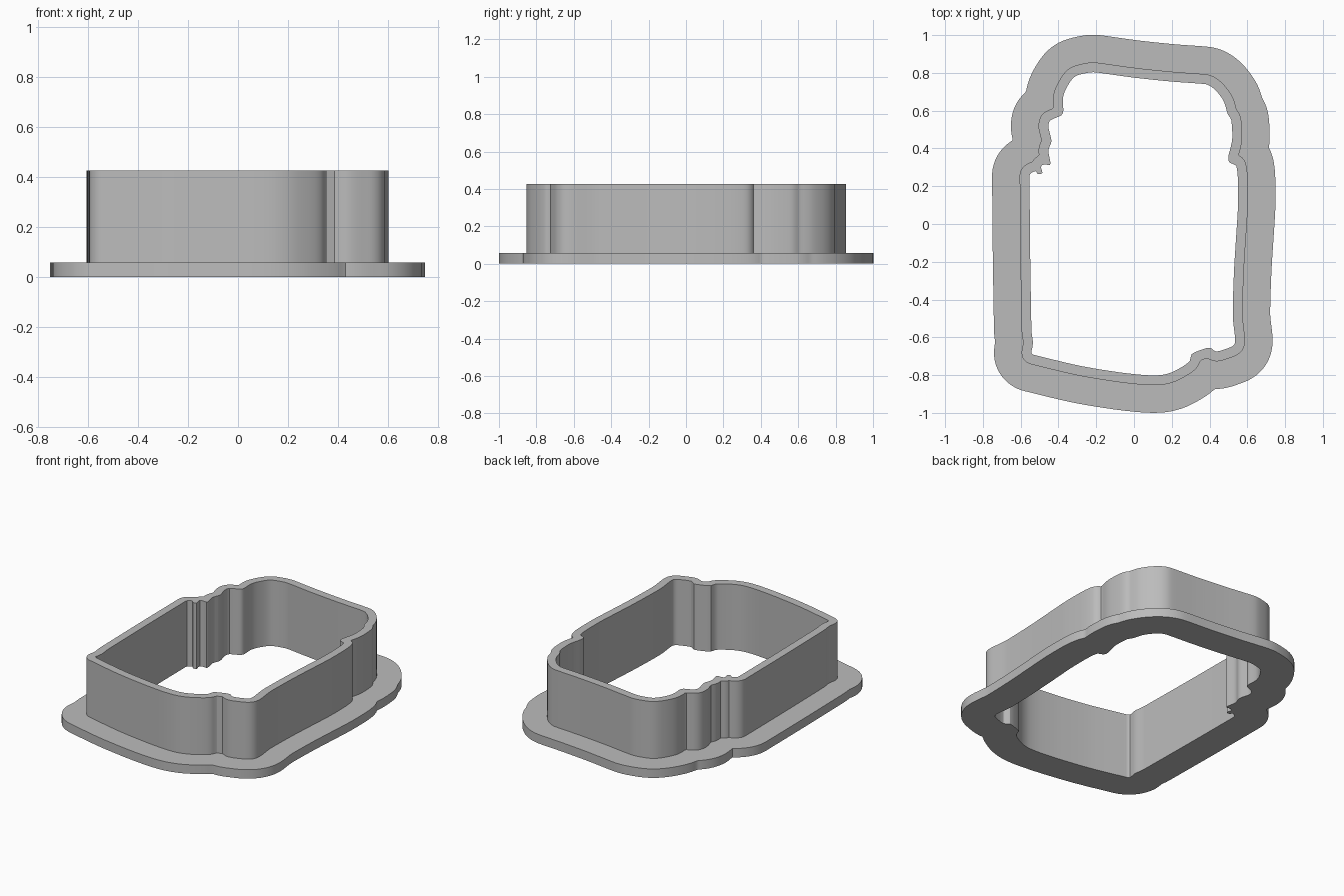
import bpy, bmesh, math
from mathutils import Vector
from mathutils.geometry import interpolate_bezier

default_cube = bpy.data.objects.get("Cube")
if default_cube:
    bpy.data.objects.remove(default_cube, do_unlink=True)

BASE_HEIGHT = 0.058
TOP_HEIGHT = 0.427
WALL_THICKNESS = 0.052
BASE_OFFSET = 0.198

# Inner cutting outline in hundredths, clockwise from the back edge
OUTLINE = [
    (-23, 80.3), (-18, 80), (0, 77.5), (19, 75.5), (38, 74), (43, 71), (47.5, 65),
    (49.5, 58.5), (51.5, 55), (52, 45), (50, 36), (50.5, 32.5), (54, 31),
    (55, 24), (55, 8), (53, -24), (52.3, -48), (53.5, -60), (53, -64),
    (49, -66), (43.5, -67.5), (40, -65.5), (34.5, -67), (30.5, -69),
    (29.5, -72.5), (26, -75.3), (20, -78.5), (14, -80), (6, -80),
    (-8, -78.5), (-29, -75), (-52, -69.5), (-54.3, -68.4), (-53.5, -63),
    (-54.3, -56), (-55, -13), (-55.3, 24), (-55, 26.5), (-52.2, 28),
    (-51, 26.5), (-48.5, 27), (-49, 31), (-44.5, 31.3), (-44.3, 33),
    (-45.3, 39), (-43.7, 44), (-45.3, 51), (-44.5, 54.7), (-38.5, 57.5),
    (-37.4, 60), (-37.4, 68), (-34, 75), (-30.5, 78.5),
]


def smooth_outline(step):
    """Closed smooth curve through the outline, sampled about every step."""
    pts = [Vector(p) / 100 for p in OUTLINE]
    count = len(pts)
    handles = []
    for i, p in enumerate(pts):
        before, after = pts[i - 1], pts[(i + 1) % count]
        reach = min((p - before).length, (after - p).length) / 3
        handles.append((after - before).normalized() * reach)
    samples = []
    for i, a in enumerate(pts):
        j = (i + 1) % count
        b = pts[j]
        n = max(3, math.ceil((b - a).length / step) + 1)
        curve = interpolate_bezier(a, a + handles[i], b - handles[j], b, n)
        samples += [Vector(p[:2]) for p in curve[:-1]]
    return samples


def rounded_offset(samples, radius, count=480):
    """Outer envelope of discs of one radius centred on the samples."""
    result = []
    for k in range(count):
        angle = -math.tau * k / count
        dx, dy = math.cos(angle), math.sin(angle)
        reach = 0
        for x, y in samples:
            across = x * dy - y * dx
            if abs(across) < radius:
                along = x * dx + y * dy
                reach = max(reach, along + math.sqrt(radius ** 2 - across ** 2))
        result.append(Vector((dx * reach, dy * reach)))
    return result


bm = bmesh.new()


def add_loop(points, z):
    verts = [bm.verts.new((p.x, p.y, z)) for p in points]
    edges = [bm.edges.new((verts[i - 1], v)) for i, v in enumerate(verts)]
    return verts, edges


def add_side(points, low, high):
    """Vertical band between two heights; returns its two edge loops."""
    lower, low_edges = add_loop(points, low)
    upper, high_edges = add_loop(points, high)
    for i in range(len(points)):
        bm.faces.new((lower[i - 1], lower[i], upper[i], upper[i - 1]))
    return low_edges, high_edges


def add_ring(edges):
    bmesh.ops.triangle_fill(bm, use_beauty=True, edges=edges)


dense = smooth_outline(0.004)
inner = smooth_outline(0.02)

# Vertical surfaces: inside of wall, outside of wall, rim of base
inner_low, inner_high = add_side(inner, 0, TOP_HEIGHT)
wall_low, wall_high = add_side(rounded_offset(dense, WALL_THICKNESS), BASE_HEIGHT, TOP_HEIGHT)
rim_low, rim_high = add_side(rounded_offset(dense, BASE_OFFSET), 0, BASE_HEIGHT)

# Flat surfaces: wall top, base top, underside
add_ring(inner_high + wall_high)
add_ring(wall_low + rim_high)
add_ring(inner_low + rim_low)

bmesh.ops.recalc_face_normals(bm, faces=bm.faces)
mesh = bpy.data.meshes.new("cutter_frame")
bm.to_mesh(mesh)
bm.free()

# Plain grey finish
grey = bpy.data.materials.new("plain_grey")
grey.use_nodes = True
colour = (0.5, 0.5, 0.5, 1)
grey.diffuse_color = colour
grey.node_tree.nodes["Principled BSDF"].inputs["Base Color"].default_value = colour
mesh.materials.append(grey)

frame = bpy.data.objects.new("cutter_frame", mesh)
bpy.context.collection.objects.link(frame)
bpy.context.view_layer.objects.active = frame
frame.select_set(True)
bpy.ops.object.shade_smooth_by_angle(angle=math.radians(30))
